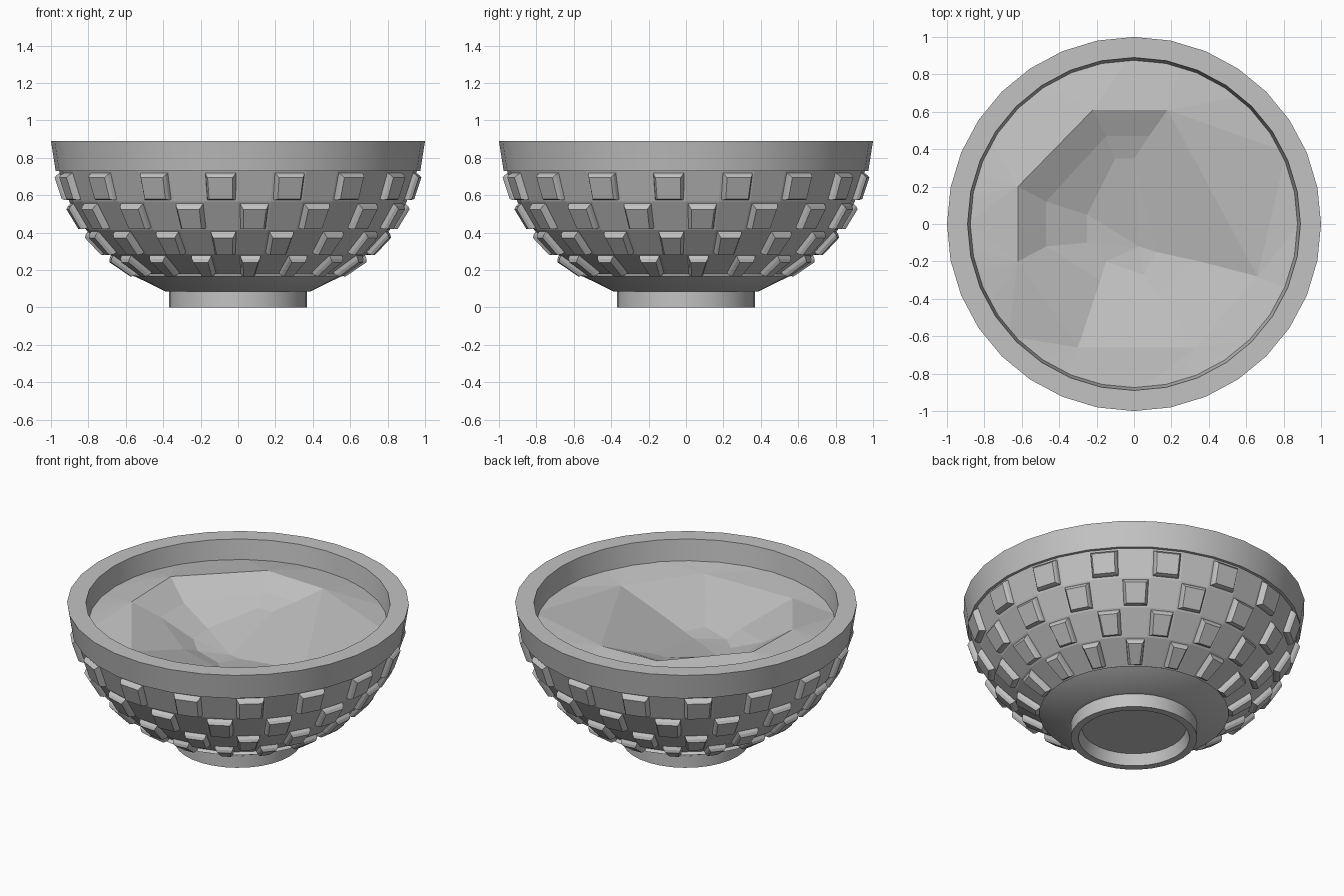
import bpy, bmesh, math

if "Cube" in bpy.data.objects:
    bpy.data.objects.remove(bpy.data.objects["Cube"])

SIDES = 32

grey = bpy.data.materials.new("stone_grey")
grey.diffuse_color = (0.54, 0.54, 0.54, 1)
grey.use_nodes = True
grey.node_tree.nodes["Principled BSDF"].inputs["Base Color"].default_value = grey.diffuse_color


def finish(bm, name, smooth=False):
    bmesh.ops.recalc_face_normals(bm, faces=bm.faces[:])
    mesh = bpy.data.meshes.new(name)
    bm.to_mesh(mesh)
    bm.free()
    obj = bpy.data.objects.new(name, mesh)
    bpy.context.collection.objects.link(obj)
    mesh.materials.append(grey)
    if smooth:
        bpy.ops.object.select_all(action='DESELECT')
        obj.select_set(True)
        bpy.context.view_layer.objects.active = obj
        bpy.ops.object.shade_smooth_by_angle(angle=math.radians(30))
    return obj


def lathe(bm, profile, closed=False):
    """Spin (radius, z) points round z; returns a list of face rows."""
    rings = []
    for r, z in profile:
        if r == 0:
            rings.append([bm.verts.new((0, 0, z))] * SIDES)
        else:
            rings.append([bm.verts.new((r * math.cos(2 * math.pi * i / SIDES),
                                        r * math.sin(2 * math.pi * i / SIDES), z))
                          for i in range(SIDES)])
    if closed:
        rings.append(rings[0])
    rows = []
    for a, b in zip(rings, rings[1:]):
        row = []
        for i in range(SIDES):
            j = (i + 1) % SIDES
            corners = list(dict.fromkeys([a[i], a[j], b[j], b[i]]))
            row.append(bm.faces.new(corners))
        rows.append(row)
    return rows


# Rim band with the inner wall
bm = bmesh.new()
lathe(bm, [(0.945, 0.73), (0.975, 0.73), (1.0, 0.89), (0.89, 0.89),
           (0.865, 0.68), (0.90, 0.66)], closed=True)
finish(bm, "rim", smooth=True)

# Foot ring with a shallow recess
bm = bmesh.new()
lathe(bm, [(0.37, 0.09), (0.37, 0.0), (0.325, 0.0), (0.305, 0.07), (0, 0.07)])
finish(bm, "foot", smooth=True)

# Sloping underside and small ledge above it
bm = bmesh.new()
lathe(bm, [(0.36, 0.086), (0.39, 0.086), (0.555, 0.168), (0.535, 0.18)])
finish(bm, "underside", smooth=True)

# Panelled wall: every other panel carries a raised block
bm = bmesh.new()
rows = lathe(bm, [(0.535, 0.18), (0.69, 0.285), (0.812, 0.415),
                  (0.902, 0.565), (0.957, 0.73)])
bmesh.ops.recalc_face_normals(bm, faces=bm.faces[:])
if rows[1][0].normal.dot(rows[1][0].calc_center_median()) < 0:
    bmesh.ops.reverse_faces(bm, faces=bm.faces[:])
blocks = [f for k, row in enumerate(rows) for i, f in enumerate(row) if i % 2 == k % 2]
bmesh.ops.inset_individual(bm, faces=blocks, thickness=0.017)
bmesh.ops.inset_individual(bm, faces=blocks, thickness=0.006, depth=0.020)
bmesh.ops.inset_individual(bm, faces=blocks, thickness=0.014, depth=0.016)
finish(bm, "panel_wall")

# Faceted, dished filling inside the bowl: three outlines stepping down
bm = bmesh.new()
outlines = [
    ([(-.62, .20), (-.22, .61), (.18, .61), (.66, -.28), (.33, -.66), (-.30, -.66), (-.62, -.20)],
     [.82, .81, .80, .72, .74, .75, .81]),
    ([(-.47, .12), (-.15, .47), (.08, .47), (.35, -.20), (.14, -.40), (-.18, -.30), (-.47, -.12)],
     [.72, .74, .74, .67, .66, .66, .72]),
    ([(-.25, .05), (-.10, .35), (.00, .35), (.12, -.15), (.05, -.27), (-.15, -.20), (-.25, -.10)],
     [.64, .70, .70, .62, .62, .62, .63])]
rings = [[bm.verts.new((x, y, z)) for (x, y), z in zip(*o)] for o in outlines]
angles = [math.atan2(y, x) for x, y in outlines[0][0]]
STEPS = 4
edge = []
for i, a in enumerate(angles):
    turn = (a - angles[(i + 1) % 7]) % (2 * math.pi)
    for s in range(STEPS):
        t = a - turn * s / STEPS
        edge.append(bm.verts.new((0.9 * math.cos(t), 0.9 * math.sin(t), 0.76)))
for i in range(7):
    j = (i + 1) % 7
    a, b = rings[0][i], rings[0][j]
    e = [edge[(STEPS * i + s) % len(edge)] for s in range(STEPS + 1)]
    for s in range(STEPS):
        bm.faces.new((e[s], e[s + 1], a if s < STEPS // 2 else b))
    bm.faces.new((a, e[STEPS // 2], b))
    for p, q in zip(rings, rings[1:]):
        bm.faces.new((p[i], p[j], q[j], q[i]))
centre = bm.verts.new((0.03, -0.12, 0.61))
for i in range(7):
    bm.faces.new((rings[2][i], rings[2][(i + 1) % 7], centre))
finish(bm, "filling")
